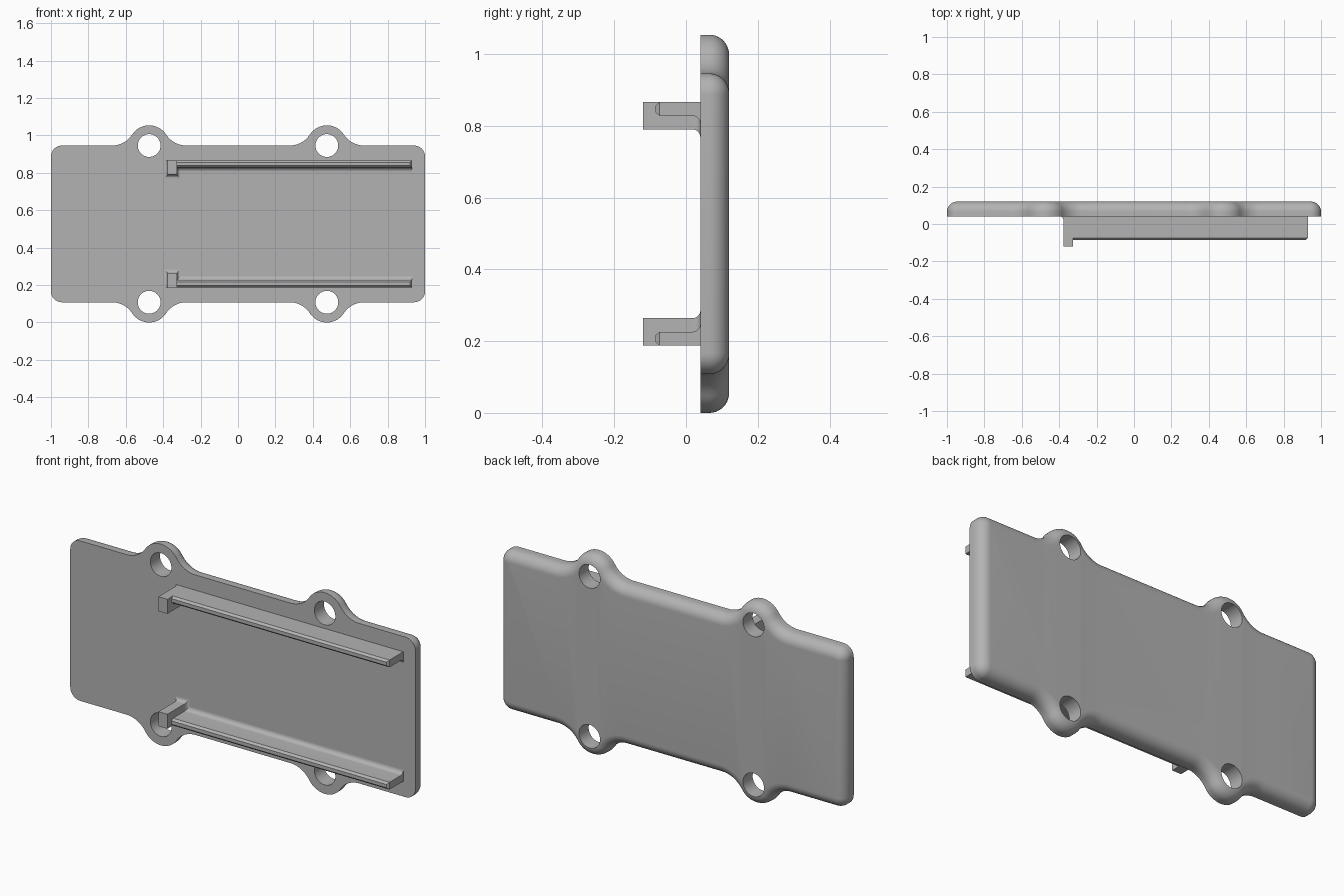
import bpy, bmesh
from math import sin, cos, pi, atan2, sqrt, radians

cube = bpy.data.objects.get("Cube")
if cube:
    bpy.data.objects.remove(cube)

ZC = 0.527            # mid height of the plate
FRONT, BACK = 0.04, 0.12
HALF_H, CORNER, LUG_X, LUG_R, BLEND, ROUND = 0.419, 0.058, 0.475, 0.108, 0.13, 0.055

grey = bpy.data.materials.new("plain grey")
grey.use_nodes = True
grey.diffuse_color = (0.45, 0.45, 0.45, 1)
grey.node_tree.nodes["Principled BSDF"].inputs["Base Color"].default_value = grey.diffuse_color


def loft(name, rings):
    """Skin equal-length closed rings of points and cap both ends."""
    bm = bmesh.new()
    loops = [[bm.verts.new(p) for p in ring] for ring in rings]
    n = len(loops[0])
    for a, b in zip(loops, loops[1:]):
        for i in range(n):
            j = (i + 1) % n
            bm.faces.new((a[i], a[j], b[j], b[i]))
    bm.faces.new(loops[0])
    bm.faces.new(loops[-1])
    bmesh.ops.recalc_face_normals(bm, faces=bm.faces)
    mesh = bpy.data.meshes.new(name)
    bm.to_mesh(mesh)
    bm.free()
    mesh.materials.append(grey)
    obj = bpy.data.objects.new(name, mesh)
    bpy.context.collection.objects.link(obj)
    return obj


def smooth(obj):
    bpy.ops.object.select_all(action='DESELECT')
    obj.select_set(True)
    bpy.context.view_layer.objects.active = obj
    bpy.ops.object.shade_smooth_by_angle(angle=radians(30))


def arc(cx, cz, r, a0, a1, n):
    return [(cx + r * cos(a0 + (a1 - a0) * i / n), cz + r * sin(a0 + (a1 - a0) * i / n))
            for i in range(n + 1)]


def outline(d):
    """Plate outline with four lugs, offset inward by d."""
    dx = sqrt((LUG_R + BLEND) ** 2 - BLEND ** 2)
    a = atan2(BLEND, dx)
    q = arc(1 - CORNER, HALF_H - CORNER, CORNER - d, 0, pi / 2, 10)
    q += arc(LUG_X + dx, HALF_H + BLEND, BLEND + d, 1.5 * pi, pi + a, 10)
    q += arc(LUG_X, HALF_H, LUG_R - d, a, pi - a, 24)[1:-1]
    q += arc(LUG_X - dx, HALF_H + BLEND, BLEND + d, -a, -pi / 2, 10)
    half = q + [(-x, z) for x, z in reversed(q)]
    return half + [(-x, -z) for x, z in half]


# Plate with a sharp front edge and a rounded back edge
steps = [(0, FRONT)]
for i in range(11):
    t = i / 10 * pi / 2
    steps.append((ROUND * (1 - cos(t)), BACK - ROUND * (1 - sin(t))))
plate = loft("plate", [[(x, y, ZC + z) for x, z in outline(d)] for d, y in steps])

# Screw holes through the lugs
for sx in (-1, 1):
    for sz in (-1, 1):
        cutter = loft("hole_cutter", [[(x, y, z) for x, z in
                      arc(sx * LUG_X, ZC + sz * HALF_H, 0.061, 0, 2 * pi, 48)[:-1]]
                      for y in (-0.1, 0.3)])
        cutter.hide_render = True
        mod = plate.modifiers.new("hole", 'BOOLEAN')
        mod.operation, mod.solver, mod.object = 'DIFFERENCE', 'EXACT', cutter
        bpy.context.view_layer.objects.active = plate
        bpy.ops.object.modifier_apply(modifier=mod.name)
        bpy.data.objects.remove(cutter)
smooth(plate)


def rect(y, x0, x1, z0, z1, side):
    return [(x, y, ZC + side * z) for x, z in ((x0, z0), (x1, z0), (x1, z1), (x0, z1))]


# Concave flare where the rails and stops meet the plate: (depth, growth)
F = 0.022
flare = [(FRONT - F * (1 - sin(t)), F * (1 - cos(t)))
         for t in (i / 8 * pi / 2 for i in range(9))]
OUTER = 0.339         # outer face of rails and stops, from mid height

for side, label in ((1, "upper"), (-1, "lower")):
    # Long rail with a chamfered front lip
    c, x0, x1, z0 = 0.01, -0.35, 0.93, 0.301
    rings = [rect(-0.085, x0, x1 - c, z0 + c, OUTER - c, side),
             rect(-0.074, x0, x1, z0, OUTER, side)]
    rings += [rect(y, x0, x1, z0 - g, OUTER, side) for y, g in flare]
    smooth(loft(label + "_rail", rings))

    # Stop block at the end of the rail
    x0, x1, z0 = -0.377, -0.325, 0.263
    rings = [rect(-0.12, x0, x1, z0, OUTER, side)]
    rings += [rect(y, x0 - g * 0.7, x1 + g * 0.7, z0 - g, OUTER, side) for y, g in flare]
    smooth(loft(label + "_stop", rings))
